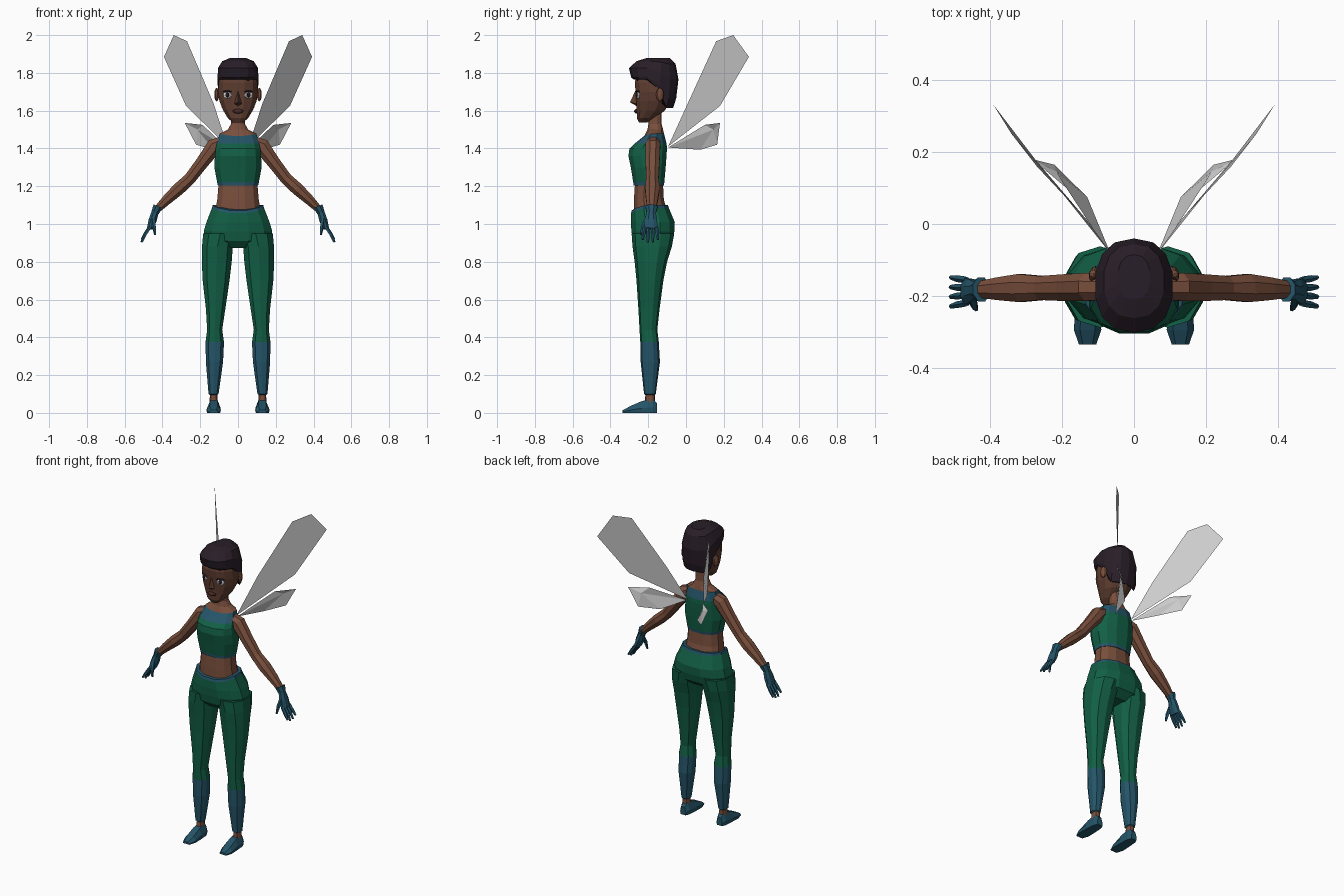
import bpy, bmesh, math
from mathutils import Vector, Matrix


def material(name, r, g, b):
    m = bpy.data.materials.new(name)
    m.diffuse_color = (r, g, b, 1)
    return m


GREEN = material("green cloth", 0.006, 0.115, 0.06)
TEAL = material("teal cloth", 0.018, 0.09, 0.14)
SKIN = material("skin", 0.19, 0.077, 0.045)
FACE = material("face skin", 0.115, 0.048, 0.03)
HAIR = material("dark hair", 0.022, 0.013, 0.021)
LIP = material("lips", 0.075, 0.025, 0.02)
WHITE = material("eye white", 0.75, 0.75, 0.75)
WING = material("wing grey", 0.6, 0.6, 0.6)


def finish(name, bm, mats, mirror=False):
    bmesh.ops.recalc_face_normals(bm, faces=bm.faces)
    me = bpy.data.meshes.new(name)
    bm.to_mesh(me)
    bm.free()
    for m in mats:
        me.materials.append(m)
    ob = bpy.data.objects.new(name, me)
    bpy.context.collection.objects.link(ob)
    if mirror:
        ob.modifiers.new("mirror", 'MIRROR')
    return ob


def oval(z, x0, x1, y0, y1, n=12, p=0.85, front=0.0, back=0.0):
    """Horizontal ring; front/back lower the ring on those sides."""
    pts = []
    for i in range(n):
        a = 2 * math.pi * (i + 0.5) / n
        c, s = math.cos(a), math.sin(a)
        dz = front * max(0, -s) ** 2 + back * min(1, 1.6 * max(0, s))
        pts.append(Vector(((x0 + x1) / 2 + (x1 - x0) / 2 * math.copysign(abs(c) ** p, c),
                           (y0 + y1) / 2 + (y1 - y0) / 2 * math.copysign(abs(s) ** p, s),
                           z - dz)))
    return pts


def tube_rings(path, n):
    """Rings across a path of (x, y, z, half thickness, half depth in y)."""
    cs = [Vector(p[:3]) for p in path]
    rings = []
    for i, p in enumerate(path):
        d = (cs[min(i + 1, len(cs) - 1)] - cs[max(i - 1, 0)]).normalized()
        u = Vector((0, 1, 0)).cross(d).normalized()
        v = d.cross(u)
        rings.append([cs[i] + u * p[3] * math.cos(a) + v * p[4] * math.sin(a)
                      for a in (2 * math.pi * (k + 0.5) / n for k in range(n))])
    return rings


def loft(name, rings, mats, mirror=False):
    """Skin rings together; mats holds one material per band, or one for all."""
    if not isinstance(mats, list):
        mats = [mats] * (len(rings) - 1)
    used = list(dict.fromkeys(mats))
    bm = bmesh.new()
    rows = [[bm.verts.new(p) for p in r] for r in rings]
    n = len(rows[0])
    for j, m in enumerate(mats):
        for i in range(n):
            k = (i + 1) % n
            f = bm.faces.new((rows[j][i], rows[j][k], rows[j + 1][k], rows[j + 1][i]))
            f.material_index = used.index(m)
    bm.faces.new(rows[0]).material_index = used.index(mats[0])
    bm.faces.new(rows[-1]).material_index = used.index(mats[-1])
    return finish(name, bm, used, mirror)


def blob(name, loc, size, mat, yaw=0.0, mirror=False, seg=8):
    bm = bmesh.new()
    m = Matrix.Translation(loc) @ Matrix.Rotation(yaw, 4, 'Z') @ Matrix.Diagonal((*size, 1))
    bmesh.ops.create_uvsphere(bm, u_segments=seg, v_segments=6, radius=1, matrix=m)
    return finish(name, bm, [mat], mirror)


def sheet(name, pts, faces, mat, mirror=False):
    bm = bmesh.new()
    vs = [bm.verts.new(p) for p in pts]
    for f in faces:
        bm.faces.new([vs[i] for i in f])
    return finish(name, bm, [mat], mirror)


def body(z, r, y0, y1, **k):
    return oval(z, -r, r, y0, y1, **k)


# Bare waist
loft("midriff", [body(1.04, .128, -.28, -.09), body(1.13, .113, -.278, -.115),
                 body(1.22, .105, -.272, -.12)], SKIN)

# Cropped top with hem band and yoke, then the neck
loft("top", [body(1.205, .110, -.280, -.115), body(1.222, .114, -.282, -.112),
             body(1.30, .129, -.295, -.105), body(1.36, .126, -.308, -.10),
             body(1.40, .122, -.302, -.098), body(1.425, .116, -.275, -.10),
             body(1.478, .100, -.222, -.115, front=.012), body(1.50, .055, -.205, -.12),
             body(1.53, .038, -.200, -.128), body(1.60, .038, -.200, -.128)],
     [TEAL, GREEN, GREEN, GREEN, GREEN, TEAL, SKIN, SKIN, SKIN])

# Hips with belt line dipping at the front
loft("hips", [body(.872, .10, -.245, -.12), body(.91, .172, -.283, -.07),
              body(.96, .187, -.292, -.058), body(1.01, .172, -.296, -.056),
              body(1.085, .142, -.294, -.088, front=.03),
              body(1.10, .138, -.290, -.092, front=.03)],
     [GREEN] * 4 + [TEAL])

# Legs: trousers, boots, bare ankles
leg = [(.95, .0, .188, -.288, -.062), (.88, .024, .194, -.283, -.075),
       (.80, .030, .195, -.272, -.10), (.70, .042, .190, -.262, -.12),
       (.55, .065, .172, -.252, -.14), (.44, .082, .165, -.246, -.152),
       (.375, .072, .174, -.242, -.144), (.27, .077, .172, -.240, -.138),
       (.10, .102, .157, -.222, -.160), (.095, .108, .150, -.215, -.165),
       (.03, .106, .152, -.220, -.165)]
loft("legs", [oval(*r, n=10) for r in leg], [GREEN] * 6 + [TEAL] * 3 + [SKIN], True)

# Shoes, flat on the ground
shoe = []
for y, h, w, x in ((-.153, .05, .02, .128), (-.175, .075, .031, .128), (-.235, .062, .036, .128),
                   (-.295, .036, .038, .129), (-.335, .014, .024, .129)):
    shoe.append([Vector((x + w * a, y, h * b)) for a, b in
                 ((-.9, 0), (.9, 0), (1, .4), (.55, 1), (-.55, 1), (-1, .4))])
loft("shoes", shoe, TEAL, True)

# Arms
loft("arms", tube_rings([(.075, -.175, 1.435, .035, .038), (.125, -.175, 1.412, .046, .042),
                         (.19, -.177, 1.325, .037, .040), (.255, -.178, 1.24, .034, .036),
                         (.315, -.178, 1.185, .036, .042), (.375, -.180, 1.13, .029, .034),
                         (.43, -.182, 1.075, .020, .024)], 8), SKIN, True)

# Gloves with flared cuff, fingers and thumb
loft("gloves", tube_rings([(.424, -.182, 1.092, .028, .036), (.440, -.184, 1.058, .021, .026),
                           (.452, -.186, 1.02, .023, .036), (.468, -.188, .975, .016, .040)], 8),
     TEAL, True)
for i, tip in enumerate((.918, .903, .905, .918)):
    y = -.220 + i * .0215
    y2 = -.189 + (y + .188) * 1.25
    loft("finger", tube_rings([(.466, y, .985, .010, .010), (.490, (y + y2) / 2, .948, .010, .010),
                               (.510, y2, tip, .006, .006)], 5), TEAL, True)
loft("thumb", tube_rings([(.450, -.205, 1.03, .013, .013), (.444, -.228, .985, .011, .011),
                          (.438, -.237, .942, .006, .006)], 5), TEAL, True)

# Head
loft("head", [body(1.538, .028, -.250, -.205), body(1.56, .055, -.262, -.165),
              body(1.60, .080, -.263, -.11), body(1.65, .101, -.266, -.08),
              body(1.70, .109, -.270, -.07), body(1.75, .105, -.274, -.075),
              body(1.80, .090, -.260, -.08)], FACE)
blob("ears", (.113, -.138, 1.685), (.012, .022, .036), SKIN, .3, True)
sheet("nose", [(0, -.268, 1.705), (.022, -.258, 1.636), (-.022, -.258, 1.636),
               (0, -.297, 1.645), (0, -.258, 1.622)],
      [(0, 1, 3), (0, 3, 2), (1, 4, 3), (2, 3, 4)], FACE)
blob("mouth", (0, -.262, 1.597), (.030, .013, .012), LIP)
blob("eyes", (.054, -.250, 1.683), (.028, .014, .019), WHITE, .5, True)
blob("pupils", (.056, -.259, 1.684), (.012, .009, .014), HAIR, .5, True)
blob("eyelids", (.056, -.252, 1.702), (.031, .014, .005), HAIR, .5, True)

# Short hair, low at the nape and full over the forehead
loft("hair", [body(1.765, .106, -.276, -.068, n=14, back=.15),
              body(1.775, .110, -.290, -.052, n=14, back=.11),
              body(1.825, .109, -.302, -.040, n=14, back=.06),
              body(1.862, .085, -.262, -.055, n=14, back=.015),
              body(1.878, .045, -.210, -.085, n=14)], HAIR)

# Wings
sheet("upper_wings", [(.055, -.095, 1.41), (.13, .01, 1.64), (.27, .16, 1.968), (.34, .25, 2.0),
                      (.392, .333, 1.885), (.275, .18, 1.625)], [range(6)], WING, True)
sheet("lower_wings", [(.06, -.095, 1.405), (.188, .10, 1.525), (.282, .18, 1.535),
                      (.222, .165, 1.42), (.13, .075, 1.393), (.215, .145, 1.50)],
      [(0, 1, 5), (1, 2, 5), (2, 3, 5), (3, 4, 5), (4, 0, 5)], WING, True)
